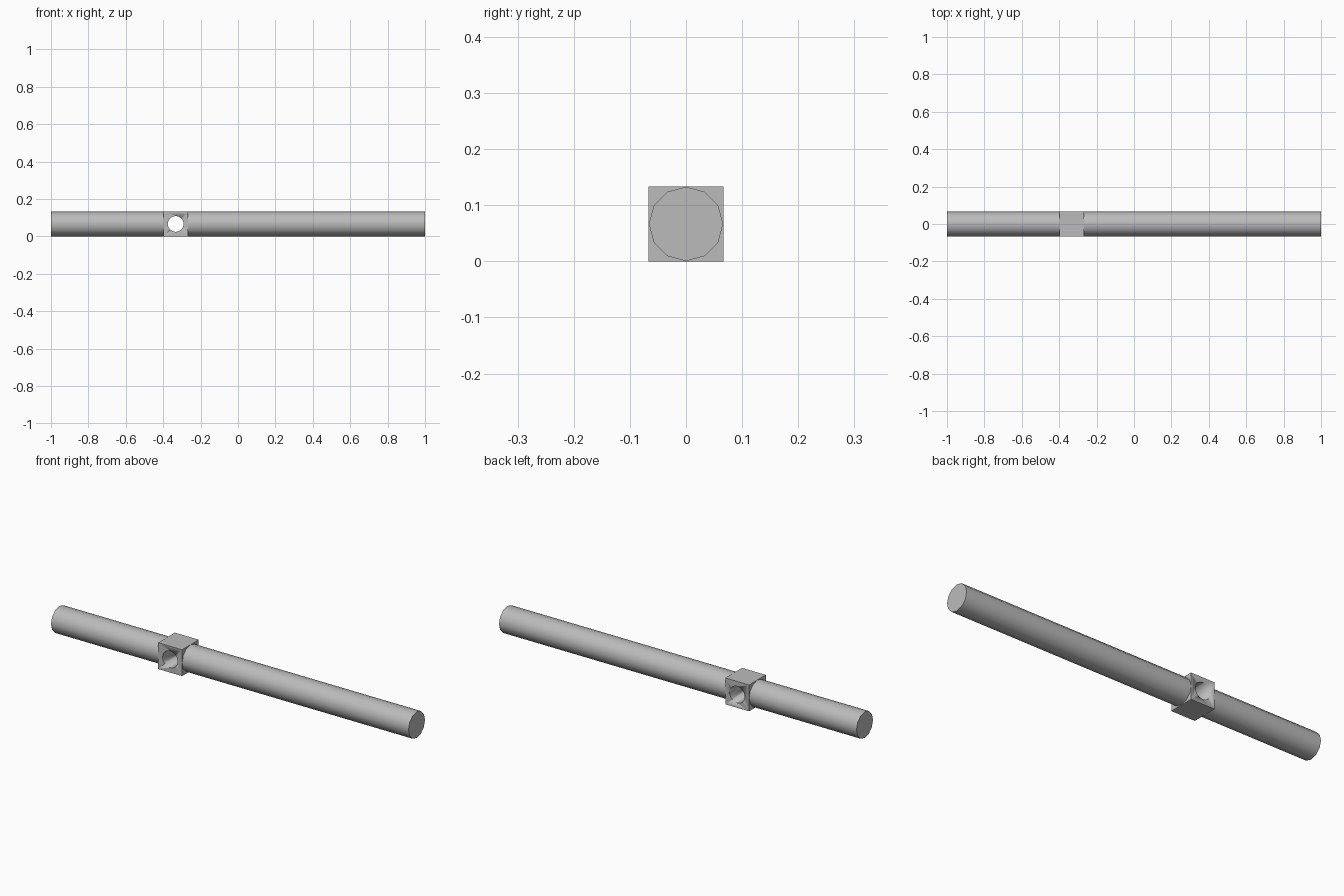
import bpy
import math

default_cube = bpy.data.objects.get("Cube")
if default_cube:
    bpy.data.objects.remove(default_cube, do_unlink=True)

SIZE = 0.1333           # block edge and rod diameter
MID = SIZE / 2
BLOCK_X = -0.333
HOLE_RADIUS = 0.042

# Plain grey used everywhere
grey = bpy.data.materials.new("grey")
grey.use_nodes = True
colour = (0.5, 0.5, 0.5, 1)
grey.diffuse_color = colour
grey.node_tree.nodes["Principled BSDF"].inputs["Base Color"].default_value = colour


def finish(name):
    obj = bpy.context.object
    obj.name = name
    obj.data.materials.append(grey)
    bpy.ops.object.transform_apply(location=False, rotation=True, scale=True)
    bpy.ops.object.shade_smooth_by_angle(angle=math.radians(40))
    return obj


def rod(name, x0, x1):
    """Twelve-sided rod along x."""
    bpy.ops.mesh.primitive_cylinder_add(
        vertices=12, radius=MID - 0.0005, depth=x1 - x0,
        location=((x0 + x1) / 2, 0, MID), rotation=(0, math.pi / 2, 0))
    return finish(name)


# Short and long rods, seated a little way into the block
rod("short_rod", -1, BLOCK_X - MID + 0.005)
rod("long_rod", BLOCK_X + MID - 0.005, 1)

# Round cutter for the cross hole
bpy.ops.mesh.primitive_cylinder_add(
    vertices=32, radius=HOLE_RADIUS, depth=SIZE * 2,
    location=(BLOCK_X, 0, MID), rotation=(math.pi / 2, 0, 0))
cutter = finish("hole_cutter")
cutter.hide_render = True
cutter.hide_set(True)

# Square block with a hole from front to back
bpy.ops.mesh.primitive_cube_add(size=SIZE, location=(BLOCK_X, 0, MID))
block = finish("drilled_block")
hole = block.modifiers.new("hole", "BOOLEAN")
hole.operation = "DIFFERENCE"
hole.solver = "EXACT"
hole.object = cutter
